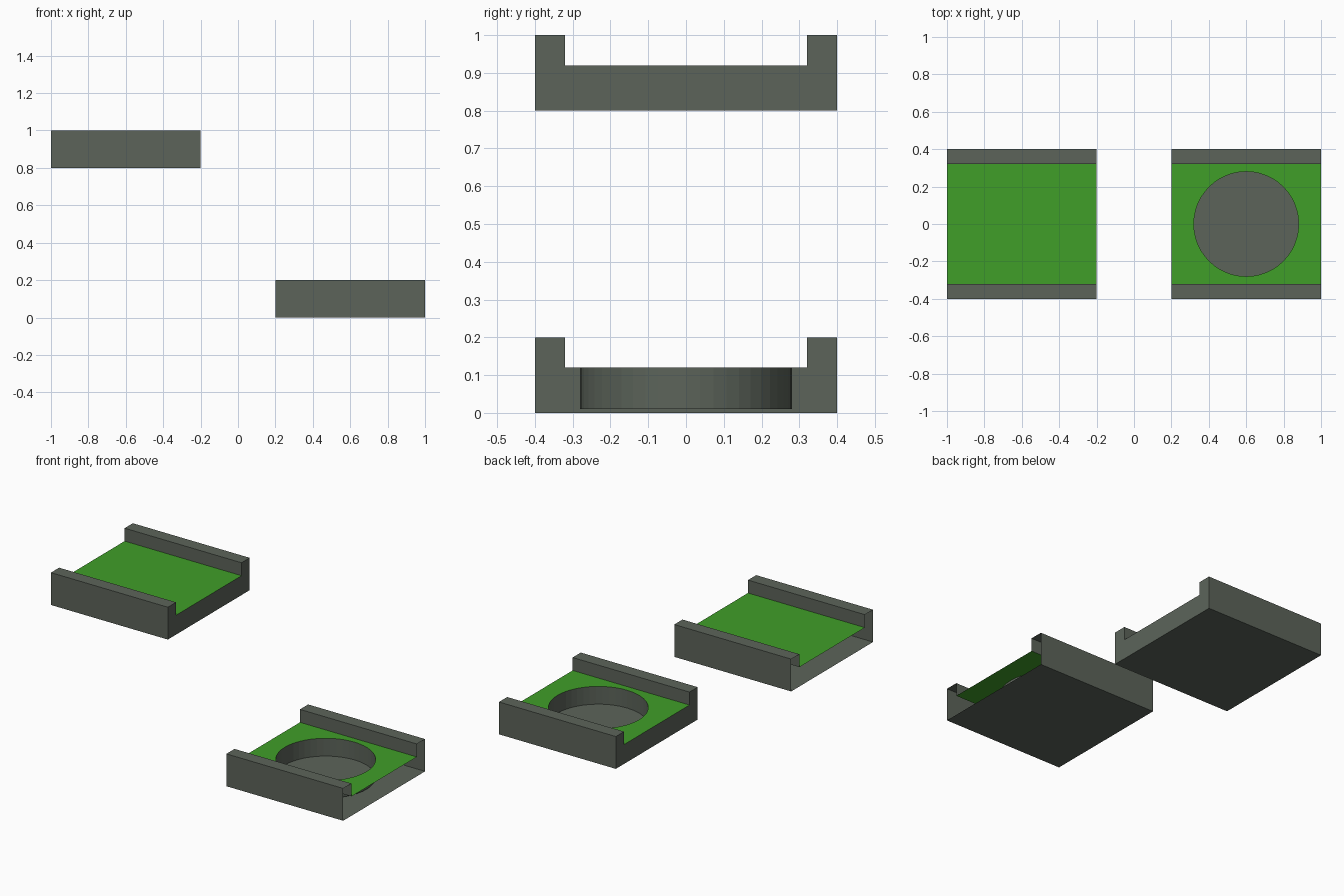
import bpy, bmesh
from math import cos, sin, tau

if "Cube" in bpy.data.objects:
    bpy.data.objects.remove(bpy.data.objects["Cube"])

W, RAIL, H, FLOOR = 0.40, 0.32, 0.20, 0.12   # half width, rail inner edge, rail top, floor height
HOLE_R, HOLE_Z, SIDES = 0.28, 0.01, 48


def material(name, rgb):
    m = bpy.data.materials.new(name)
    m.diffuse_color = (*rgb, 1)
    m.use_nodes = True
    m.node_tree.nodes["Principled BSDF"].inputs["Base Color"].default_value = m.diffuse_color
    return m


GREY = material("dark_grey", (0.107, 0.127, 0.102))
GREEN = material("green", (0.051, 0.342, 0.022))


def finish(name, bm, mat):
    me = bpy.data.meshes.new(name)
    bm.to_mesh(me)
    bm.free()
    me.materials.append(mat)
    ob = bpy.data.objects.new(name, me)
    bpy.context.collection.objects.link(ob)


def ring(bm, x, z):
    return [bm.verts.new((x + HOLE_R * cos(tau * i / SIDES), HOLE_R * sin(tau * i / SIDES), z))
            for i in range(SIDES)]


def shell(name, x0, x1, z, cap_at_min):
    """U-shaped channel body; inner end closed, outer end open, top floor separate."""
    prof = [(-RAIL, FLOOR), (-RAIL, H), (-W, H), (-W, 0), (W, 0), (W, H), (RAIL, H), (RAIL, FLOOR)]
    bm = bmesh.new()
    a = [bm.verts.new((x0, y, z + h)) for y, h in prof]
    b = [bm.verts.new((x1, y, z + h)) for y, h in prof]
    for i in range(len(prof) - 1):
        bm.faces.new((a[i], a[i + 1], b[i + 1], b[i]))
    bm.faces.new(a[::-1] if cap_at_min else b)
    finish(name, bm, GREY)


def floor(name, x0, x1, z, hole=False):
    """Green channel floor, optionally with a round opening."""
    bm = bmesh.new()
    outer = [bm.verts.new((x, y, z)) for x, y in ((x0, -RAIL), (x1, -RAIL), (x1, RAIL), (x0, RAIL))]
    if hole:
        loops = [outer, ring(bm, (x0 + x1) / 2, z)]
        edges = [bm.edges.new((l[i - 1], l[i])) for l in loops for i in range(len(l))]
        bmesh.ops.triangle_fill(bm, edges=edges, use_beauty=True, normal=(0, 0, 1))
        bm.normal_update()
        bmesh.ops.reverse_faces(bm, faces=[f for f in bm.faces if f.normal.z < 0])
    else:
        bm.faces.new(outer)
    finish(name, bm, GREEN)


def well(name, x):
    """Round recess: inward-facing wall and bottom disc."""
    bm = bmesh.new()
    top, bottom = ring(bm, x, FLOOR), ring(bm, x, HOLE_Z)
    for i in range(SIDES):
        j = (i + 1) % SIDES
        bm.faces.new((top[i], top[j], bottom[j], bottom[i]))
    bm.faces.new(bottom)
    finish(name, bm, GREY)


# Upper plain tile
shell("upper_channel", -1.0, -0.2, 0.8, cap_at_min=False)
floor("upper_floor", -1.0, -0.2, 0.8 + FLOOR)

# Lower tile with round recess
shell("lower_channel", 0.2, 1.0, 0.0, cap_at_min=True)
floor("lower_floor", 0.2, 1.0, FLOOR, hole=True)
well("round_recess", 0.6)
